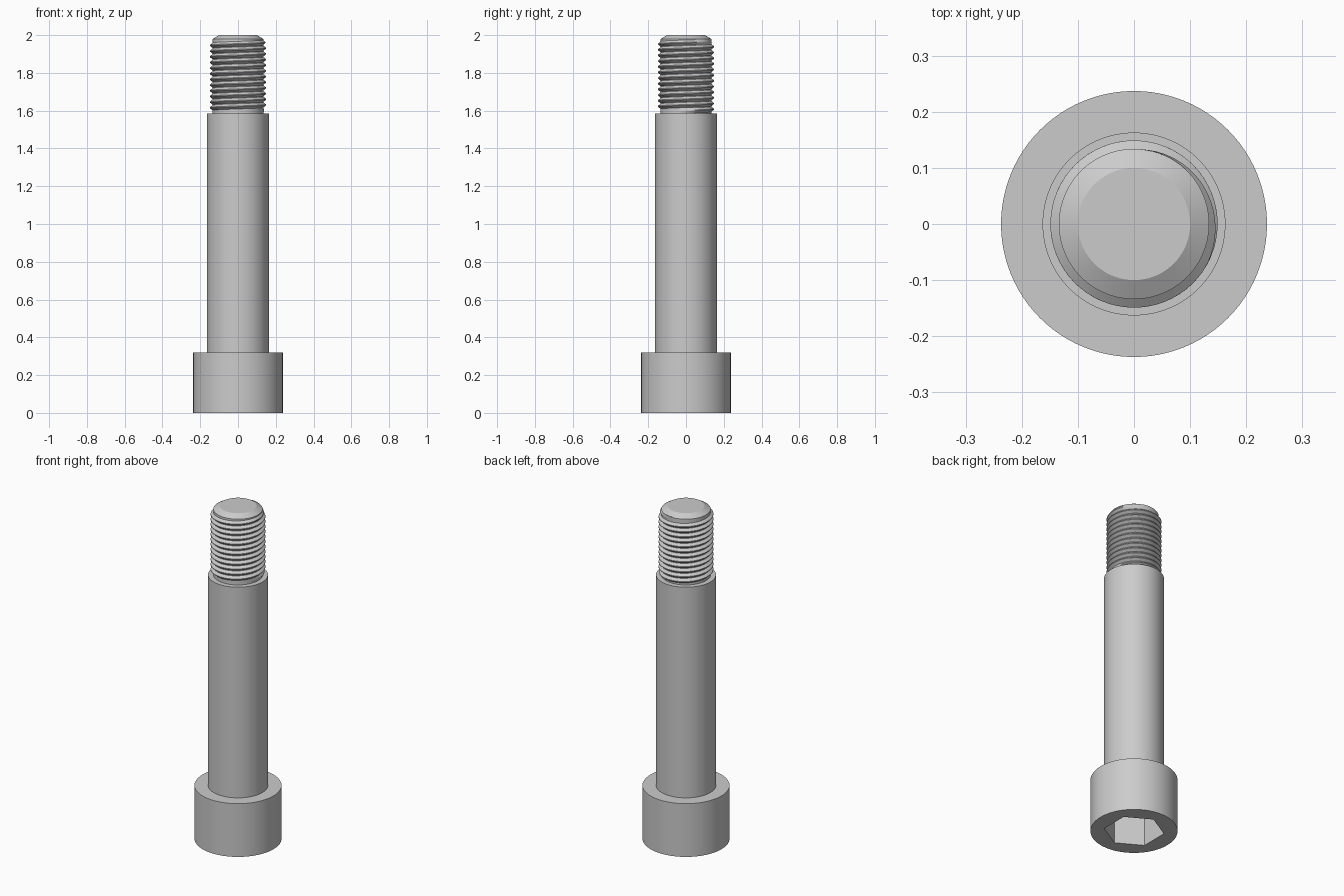
import bpy
import bmesh
from math import cos, sin, pi, tau, radians

cube = bpy.data.objects.get("Cube")
if cube:
    bpy.data.objects.remove(cube, do_unlink=True)

SIDES = 96
HEAD_R, HEAD_TOP = 0.237, 0.32
SHANK_R, SHANK_TOP = 0.163, 1.585
CORE_R, CREST_R = 0.134, 0.149
PITCH = 0.03

steel = bpy.data.materials.new("grey_steel")
steel.use_nodes = True
steel.diffuse_color = (0.6, 0.6, 0.6, 1)
steel.node_tree.nodes["Principled BSDF"].inputs["Base Color"].default_value = (0.6, 0.6, 0.6, 1)


def finish(name, bm):
    bmesh.ops.recalc_face_normals(bm, faces=bm.faces)
    mesh = bpy.data.meshes.new(name)
    bm.to_mesh(mesh)
    bm.free()
    obj = bpy.data.objects.new(name, mesh)
    bpy.context.collection.objects.link(obj)
    mesh.materials.append(steel)
    return obj


def activate(obj):
    bpy.ops.object.select_all(action='DESELECT')
    obj.select_set(True)
    bpy.context.view_layer.objects.active = obj


def smooth(obj):
    activate(obj)
    bpy.ops.object.shade_smooth_by_angle(angle=radians(20))


def turned(name, profile, sides=SIDES, phase=0.0):
    """Solid of revolution from (radius, height) points, capped at both ends."""
    bm = bmesh.new()
    rings = [[bm.verts.new((r * cos(phase + tau * i / sides), r * sin(phase + tau * i / sides), z))
              for i in range(sides)] for r, z in profile]
    for low, high in zip(rings, rings[1:]):
        for i in range(sides):
            j = (i + 1) % sides
            bm.faces.new((low[i], low[j], high[j], high[i]))
    bm.faces.new(rings[0][::-1])
    bm.faces.new(rings[-1])
    return finish(name, bm)


# Head with a hexagonal socket in its underside
head = turned("socket_head", [(HEAD_R, 0), (HEAD_R, HEAD_TOP)])
cutter = turned("hex_cutter", [(0.165, -0.1), (0.165, 0.2)], sides=6, phase=pi / 6)
cutter.hide_render = True
cut = head.modifiers.new("hex_socket", 'BOOLEAN')
cut.operation = 'DIFFERENCE'
cut.object = cutter
activate(head)
bpy.ops.object.modifier_apply(modifier=cut.name)
bpy.data.objects.remove(cutter, do_unlink=True)
smooth(head)

# Plain shank
smooth(turned("shank", [(SHANK_R, HEAD_TOP), (SHANK_R, SHANK_TOP)]))

# Threaded end core with chamfered tip
smooth(turned("thread_core", [(CORE_R, SHANK_TOP), (CORE_R, 1.98), (0.1, 2.0)]))

# Right-handed helical thread ridge, fading out at both ends
start_z, end_z, per_turn = 1.598, 1.968, 64
turns = (end_z - start_z) / PITCH
steps = round(turns * per_turn)
first_angle = pi / 2 - turns * tau
bm = bmesh.new()
sections = []
for s in range(steps + 1):
    angle = first_angle + tau * turns * s / steps
    z = start_z + PITCH * turns * s / steps
    fade = min(1, s / (per_turn / 4), (steps - s) / (per_turn / 3))
    root = CORE_R - 0.001
    crest = root + (CREST_R - root) * fade
    shape = [(root, -0.49), (crest, -0.07), (crest, 0.07), (root, 0.49)]
    sections.append([bm.verts.new((r * cos(angle), r * sin(angle), z + h * PITCH)) for r, h in shape])
for a, b in zip(sections, sections[1:]):
    for k in range(4):
        n = (k + 1) % 4
        bm.faces.new((a[k], b[k], b[n], a[n]))
bm.faces.new(sections[0])
bm.faces.new(sections[-1][::-1])
smooth(finish("thread_ridge", bm))
